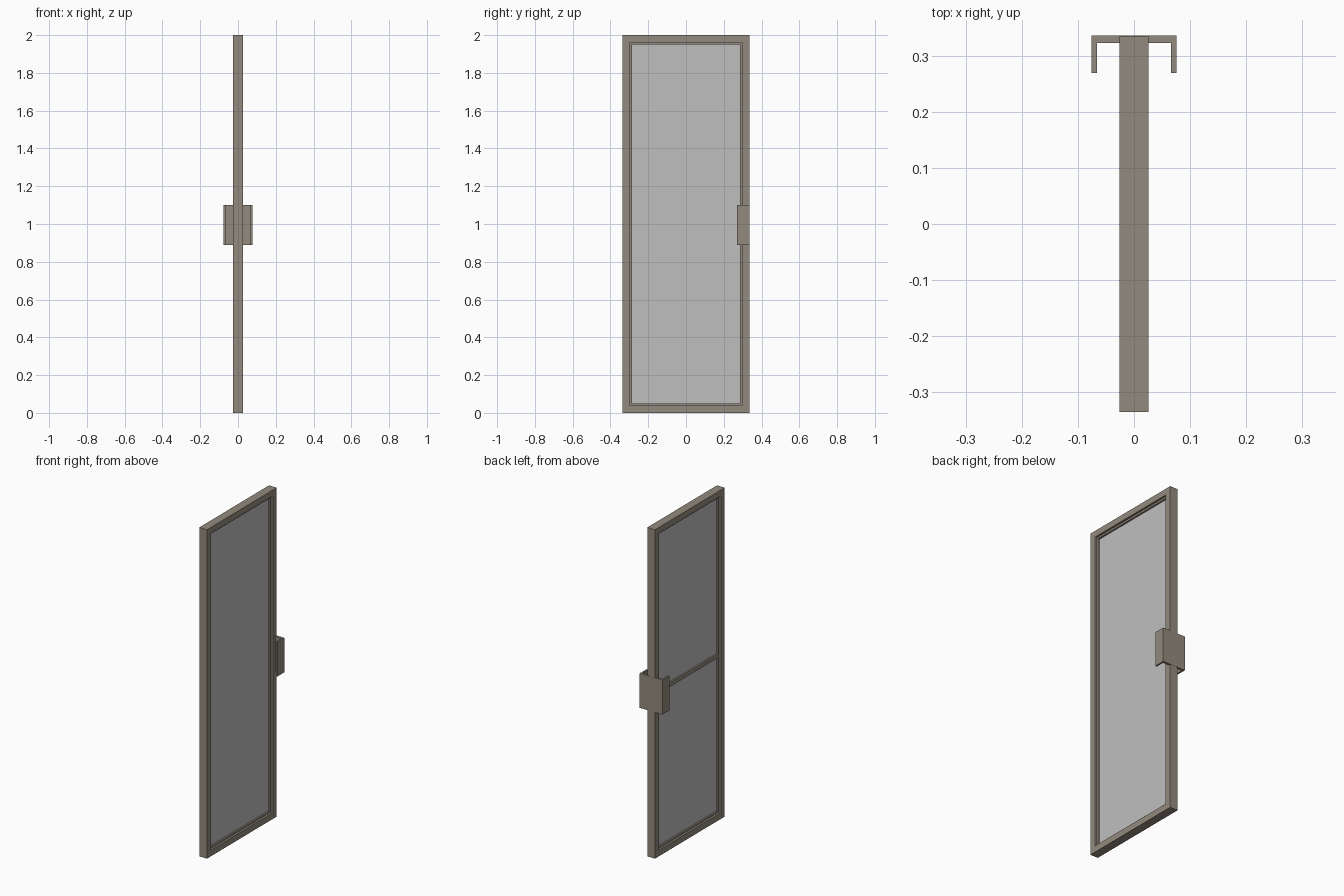
import bpy, bmesh

if "Cube" in bpy.data.objects:
    bpy.data.objects.remove(bpy.data.objects["Cube"])


def material(name, rgb):
    m = bpy.data.materials.new(name)
    m.diffuse_color = (*rgb, 1)
    m.use_nodes = True
    m.node_tree.nodes["Principled BSDF"].inputs["Base Color"].default_value = m.diffuse_color
    return m


METAL = material("taupe metal", (0.29, 0.255, 0.205))
GLASS = material("grey glass", (0.52, 0.52, 0.52))


def new_object(name, bm, mat):
    bmesh.ops.recalc_face_normals(bm, faces=bm.faces)
    me = bpy.data.meshes.new(name)
    bm.to_mesh(me)
    bm.free()
    me.materials.append(mat)
    ob = bpy.data.objects.new(name, me)
    bpy.context.collection.objects.link(ob)
    return ob


def box(name, x, y, z, mat):
    bm = bmesh.new()
    bmesh.ops.create_cube(bm, size=1)
    for v in bm.verts:
        v.co = [r[0] if c < 0 else r[1] for c, r in zip(v.co, (x, y, z))]
    return new_object(name, bm, mat)


def prism(name, outline, axis, lo, hi, mat):
    """Extrude a 2D outline along x (points are y, z) or z (points are x, y)."""
    bm = bmesh.new()
    place = (lambda a, b: (lo, a, b)) if axis == "x" else (lambda a, b: (a, b, lo))
    f = bm.faces.new([bm.verts.new(place(a, b)) for a, b in outline])
    r = bmesh.ops.extrude_face_region(bm, geom=[f])
    shift = (hi - lo, 0, 0) if axis == "x" else (0, 0, hi - lo)
    bmesh.ops.translate(bm, vec=shift,
                        verts=[g for g in r["geom"] if isinstance(g, bmesh.types.BMVert)])
    return new_object(name, bm, mat)


def ring(name, section, mat):
    """Sweep a (inset, x) section round the door rectangle with mitred corners."""
    bm = bmesh.new()
    loops = []
    for sy, top in ((-1, 0), (1, 0), (1, 1), (-1, 1)):
        loops.append([bm.verts.new((x, sy * (W - d), 2 - d if top else d))
                      for d, x in section])
    n = len(section)
    for i in range(4):
        a, b = loops[i], loops[(i + 1) % 4]
        for j in range(n):
            k = (j + 1) % n
            bm.faces.new((a[j], a[k], b[k], b[j]))
    return new_object(name, bm, mat)


W, T = 0.335, 0.026       # half width and half thickness of the door
RIM, BEAD, BX = 0.038, 0.049, 0.014

# Outer frame with a recessed glazing bead
ring("door_frame", [(0, -T), (RIM, -T), (RIM, -BX), (BEAD, -BX),
                    (BEAD, BX), (RIM, BX), (RIM, T), (0, T)], METAL)

# Glass pane
box("glass_pane", (-0.004, 0.004), (-W + 0.04, W - 0.04), (0.04, 1.96), GLASS)

# Middle rail, on the left side of the glass only
box("middle_rail", (-BX, -0.003), (-W + 0.04, W - 0.04), (0.98, 1.005), METAL)

# Handle: bent plate wrapping the closing edge, with a return on each side
B, A, Y = 0.076, 0.066, 0.336
prism("handle", [(-B, Y), (-B, 0.269), (-A, 0.269), (-A, 0.323),
                 (A, 0.323), (A, 0.269), (B, 0.269), (B, Y)], "z", 0.89, 1.10, METAL)
